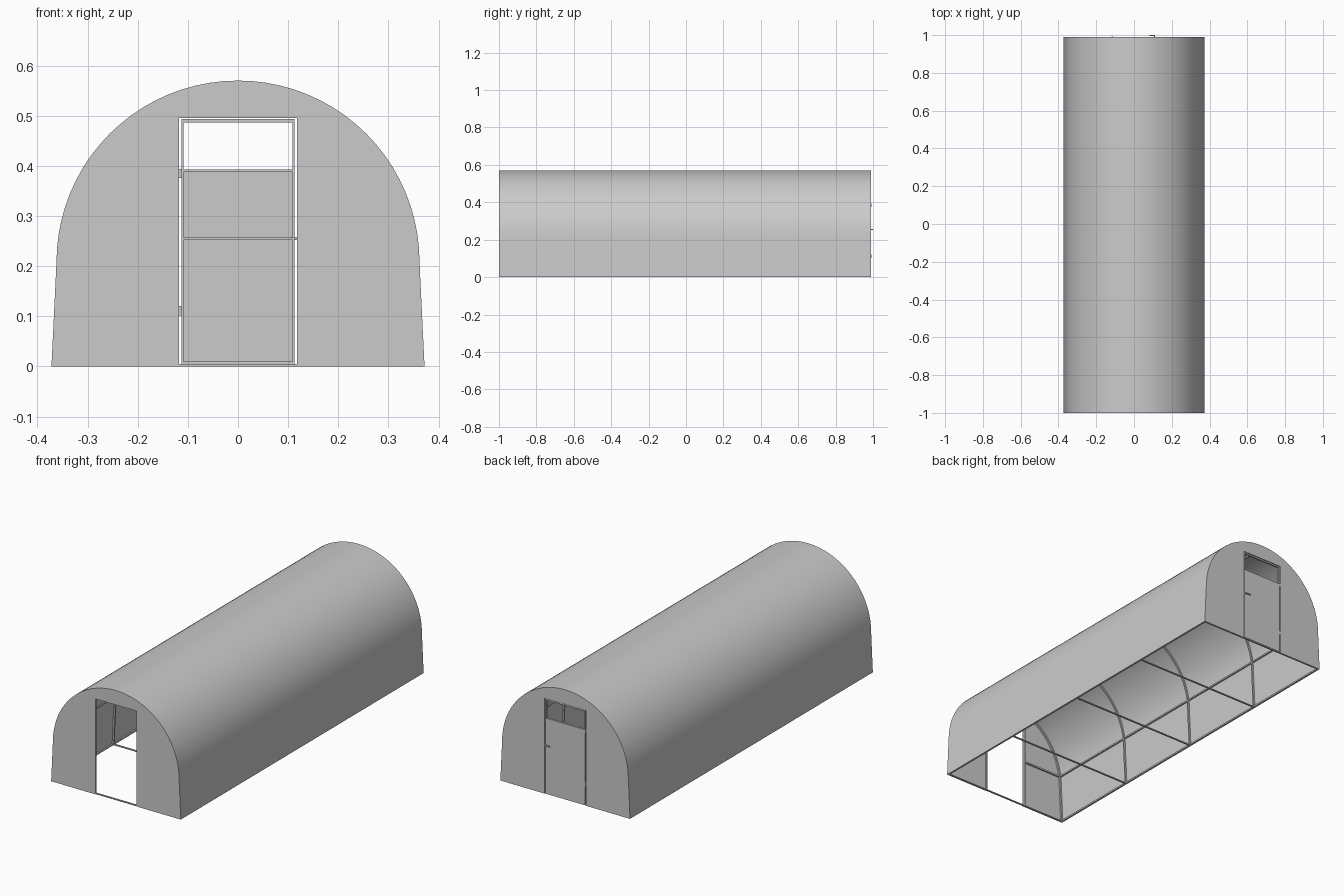
import bpy, math

if "Cube" in bpy.data.objects:
    bpy.data.objects.remove(bpy.data.objects["Cube"])

Y0, Y1 = -1.0, 0.99      # end wall planes
T = 0.002                # sheet thickness
B = 0.008                # frame tube size
DW, DH = 0.118, 0.495    # half width and height of doorways


def profile(d, n=40):
    """Tunnel outline (x, z) from right foot to left foot, inset by d."""
    r = 0.362 - d
    arc = [(r * math.cos(math.pi * i / n), 0.208 + r * math.sin(math.pi * i / n))
           for i in range(n + 1)]
    return [(0.372 - d, 0)] + arc + [(-0.372 + d, 0)]


def prism(name, pts, y0, y1):
    """Extrude an xz outline along y."""
    n = len(pts)
    verts = [(x, y0, z) for x, z in pts] + [(x, y1, z) for x, z in pts]
    faces = [list(range(n)), list(range(2 * n - 1, n - 1, -1))]
    faces += [[i, i + n, (i + 1) % n + n, (i + 1) % n] for i in range(n)]
    finish(name, verts, faces)


def arch(name, d0, d1, y0, y1):
    """Hollow arch strip between two insets."""
    a, b = profile(d0), profile(d1)
    n = len(a)
    verts = [(x, y, z) for p, y in ((a, y0), (a, y1), (b, y1), (b, y0)) for x, z in p]
    faces = []
    for k in range(4):
        m = (k + 1) % 4
        faces += [[k * n + i, k * n + i + 1, m * n + i + 1, m * n + i] for i in range(n - 1)]
    faces += [[0, n, 2 * n, 3 * n], [4 * n - 1, 3 * n - 1, 2 * n - 1, n - 1]]
    finish(name, verts, faces)


def finish(name, verts, faces):
    import bmesh
    me = bpy.data.meshes.new(name)
    me.from_pydata(verts, [], faces)
    bm = bmesh.new()
    bm.from_mesh(me)
    bmesh.ops.recalc_face_normals(bm, faces=bm.faces)
    bm.to_mesh(me)
    bm.free()
    me.polygons.foreach_set("use_smooth", [True] * len(me.polygons))
    me.set_sharp_from_angle(angle=math.radians(30))
    bpy.context.collection.objects.link(bpy.data.objects.new(name, me))


def box(name, x0, x1, y0, y1, z0, z1):
    prism(name, [(x0, z0), (x1, z0), (x1, z1), (x0, z1)], y0, y1)


# Cover sheet and end walls with doorway notch
arch("cover", 0, T, Y0, Y1)
notch = [(-DW, 0), (-DW, DH), (DW, DH), (DW, 0)]
prism("front_wall", profile(T) + notch, Y0, Y0 + T)
prism("back_wall", profile(T) + notch, Y1 - T, Y1)

# Ribs and ground ties
fy0, fy1 = Y0 + T, Y1 - T
for i in range(5):
    y = fy0 + (fy1 - fy0 - B) * i / 4
    arch("rib", T, T + B, y, y + B)
    box("ground_tie", -0.365, 0.365, y, y + B, 0, 0.005)

# Lengthwise rails and doorway frames on both sides
for s in (-1, 1):
    for name, x, z in (("base_rail", 0.370, 0), ("side_rail", 0.3575, 0.25)):
        xs = sorted((s * x, s * (x - B)))
        box(name, *xs, fy0, fy1, z, z + B)
    post = sorted((s * DW, s * (DW + B)))
    bar = sorted((s * (DW + B), s * 0.355))
    for y in (fy0, fy1 - B):
        box("door_post", *post, y, y + B, 0, DH)
        box("end_wall_bar", *bar, y, y + B, 0.25, 0.25 + B)
box("ridge_rail", -B / 2, B / 2, fy0, fy1, 0.552, 0.56)
for y in (fy0, fy1 - B):
    box("lintel", -DW - B, DW + B, y, y + B, DH, DH + B)

# Back door: panel below an open window, framed on the inside
W = 0.113
box("door_panel", -W, W, Y1 - T, Y1, 0.004, 0.393)
dy = (Y1 - T - B, Y1 - T)
for s in (-1, 1):
    box("door_stile", *sorted((s * W, s * (W - 0.004))), *dy, 0.004, 0.493)
for z, h in ((0.004, 0.006), (0.252, 0.005), (0.388, 0.005), (0.486, 0.007)):
    box("door_rail", -W, W, *dy, z, z + h)

# Hinges and handle
for z in (0.102, 0.376):
    box("hinge", -0.12, -0.111, Y1 - 0.004, Y1 + 0.003, z, z + 0.018)
box("handle_stem", 0.106, 0.112, Y1 - 0.006, 1.0, 0.252, 0.258)
box("handle_grip", 0.082, 0.112, 0.996, 1.0, 0.252, 0.258)
box("latch", 0.108, 0.12, Y1 - 0.006, Y1 - 0.002, 0.252, 0.258)
